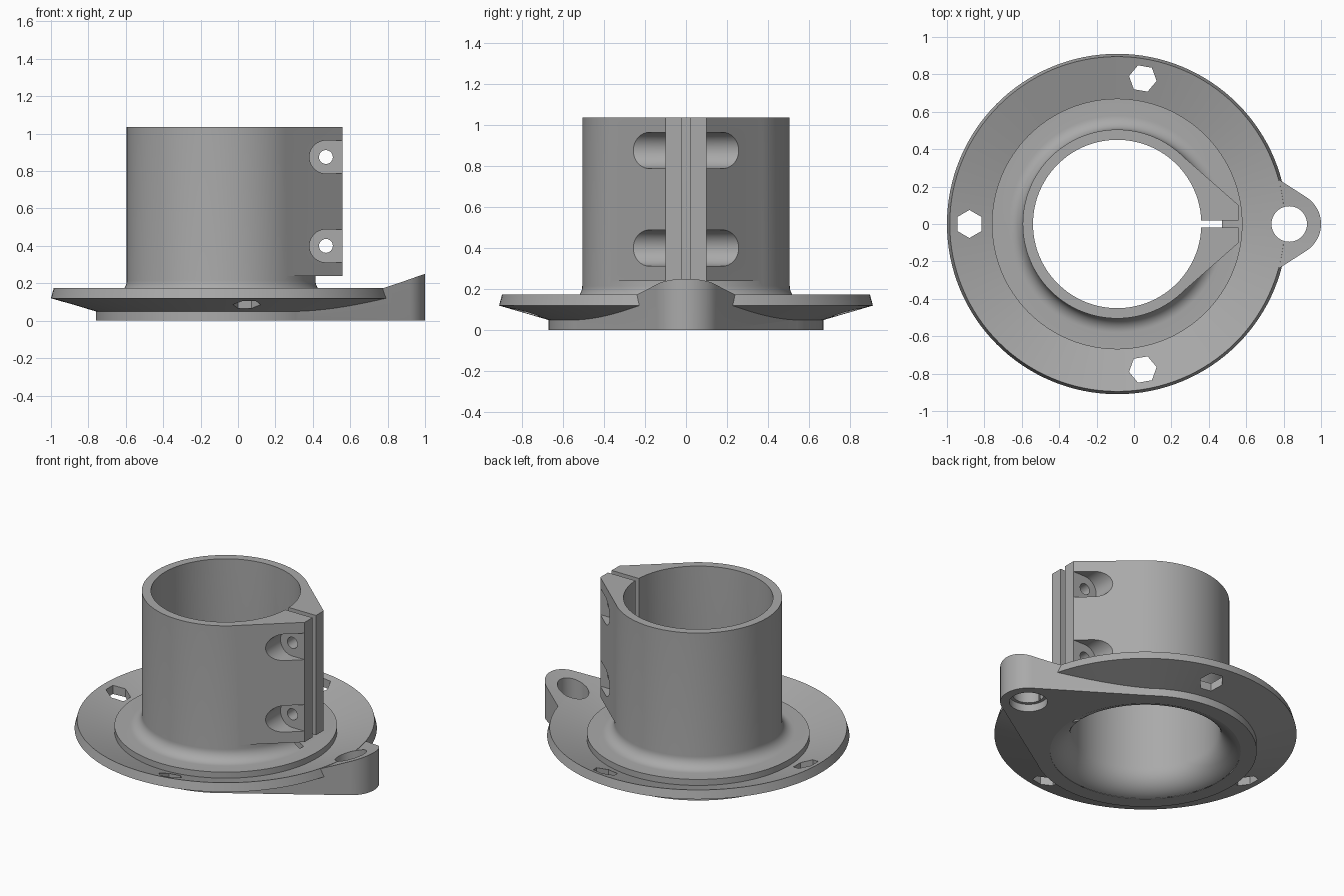
import bpy, bmesh, math
from mathutils import Matrix

AXIS = -0.09      # x of the bore axis
SEGS = 128

cube = bpy.data.objects.get("Cube")
if cube:
    bpy.data.objects.remove(cube, do_unlink=True)

grey = bpy.data.materials.new("plain grey")
grey.use_nodes = True
colour = (0.40, 0.40, 0.40, 1)
grey.diffuse_color = colour
grey.node_tree.nodes["Principled BSDF"].inputs["Base Color"].default_value = colour


def finish(name, bm):
    bmesh.ops.recalc_face_normals(bm, faces=bm.faces)
    mesh = bpy.data.meshes.new(name)
    bm.to_mesh(mesh)
    bm.free()
    mesh.materials.append(grey)
    obj = bpy.data.objects.new(name, mesh)
    bpy.context.collection.objects.link(obj)
    return obj


def lathe(name, profile):
    """Solid of revolution about the bore axis from (radius, z) points."""
    bm = bmesh.new()
    verts = [bm.verts.new((r, 0, z)) for r, z in profile]
    edges = [bm.edges.new(pair) for pair in zip(verts, verts[1:])]
    bmesh.ops.spin(bm, geom=verts + edges, cent=(0, 0, 0), axis=(0, 0, 1),
                   angle=math.tau, steps=SEGS, use_merge=False)
    bmesh.ops.remove_doubles(bm, verts=bm.verts, dist=1e-5)
    bmesh.ops.translate(bm, verts=bm.verts, vec=(AXIS, 0, 0))
    return finish(name, bm)


def prism(name, outline, low, high, matrix=None):
    """Outline in x, y raised from low to high."""
    bm = bmesh.new()
    face = bm.faces.new([bm.verts.new((x, y, low)) for x, y in outline])
    raised = bmesh.ops.extrude_face_region(bm, geom=[face])["geom"]
    bmesh.ops.translate(bm, vec=(0, 0, high - low),
                        verts=[v for v in raised if isinstance(v, bmesh.types.BMVert)])
    if matrix:
        bmesh.ops.transform(bm, matrix=matrix, verts=bm.verts)
    return finish(name, bm)


def arc(cx, cy, r, start, end, steps):
    return [(cx + r * math.cos(start + (end - start) * i / steps),
             cy + r * math.sin(start + (end - start) * i / steps))
            for i in range(steps + 1)]


def circle(cx, cy, r, steps=48, turn=0):
    return arc(cx, cy, r, turn, turn + math.tau, steps)[:-1]


def box(x0, x1, y):
    return [(x0, -y), (x1, -y), (x1, y), (x0, y)]


def combine(target, other, operation):
    mod = target.modifiers.new("combine", 'BOOLEAN')
    mod.operation, mod.solver, mod.object = operation, 'EXACT', other
    bpy.context.view_layer.update()
    with bpy.context.temp_override(object=target, active_object=target):
        bpy.ops.object.modifier_apply(modifier=mod.name)
    bpy.data.objects.remove(other, do_unlink=True)


# Dished flange, raised ring, fillet and sleeve in one turned body
fillet = arc(0.58, 0.215, 0.075, 1.5 * math.pi, math.pi, 10)
body = lathe("flanged_clamp_sleeve",
             [(0, 0), (0.67, 0), (0.67, 0.05), (0.91, 0.12), (0.895, 0.175),
              (0.67, 0.10), (0.67, 0.14)] + fillet + [(0.505, 1.035), (0, 1.035)])

# Mounting lug: tangent to the base, top trimmed by a cone
lean = math.acos(0.5 / 0.92)
base_x, base_y = AXIS + 0.668 * math.cos(lean), 0.668 * math.sin(lean)
lug = prism("mounting_lug",
            [(base_x, -base_y)] + arc(0.83, 0, 0.17, -lean, lean, 24) + [(base_x, base_y)],
            0, 0.5)
cone = lathe("lug_trim", [(0, -0.1), (1.3, -0.1), (1.3, 0.333), (0.895, 0.173),
                          (0.67, 0.098), (0, 0.098)])
combine(lug, cone, 'INTERSECT')
combine(body, lug, 'UNION')

# Wedge-shaped clamp ears
corner = math.hypot(0.65, 0.1)
touch = math.atan2(0.1, 0.65) + math.acos(0.504 / corner)
tx, ty = AXIS + 0.504 * math.cos(touch), 0.504 * math.sin(touch)
ears = prism("clamp_ears", [(tx, -ty), (0.56, -0.1), (0.56, 0.1), (tx, ty)], 0.24, 1.035)
combine(body, ears, 'UNION')

# Bore with a flared mouth below
flare = arc(0.6, 0.15, 0.15, math.radians(260), math.pi, 14)
bore = lathe("bore", [(0, -0.1), (flare[0][0], -0.1)] + flare + [(0.45, 1.2), (0, 1.2)])
combine(body, bore, 'DIFFERENCE')

# Clamping slot, deeper near the bore
combine(body, prism("slot", box(0.28, 0.7, 0.019), 0.2, 1.2), 'DIFFERENCE')
combine(body, prism("deep_slot", box(0.28, 0.47, 0.019), -0.1, 0.6), 'DIFFERENCE')

# Bolt holes and round-ended bolt pockets on both ears
sideways = Matrix.Rotation(math.pi / 2, 4, 'X')   # outline x, z; depth along -y
for height in (0.40, 0.875):
    bolt = prism("bolt_hole", circle(0.47, height, 0.037, 32), -0.4, 0.4, sideways)
    combine(body, bolt, 'DIFFERENCE')
    pocket = arc(0.47, height, 0.088, math.pi / 2, 1.5 * math.pi, 24)
    pocket += [(0.7, height - 0.088), (0.7, height + 0.088)]
    for low, high in ((0.1, 0.5), (-0.5, -0.1)):
        combine(body, prism("bolt_pocket", pocket, low, high, sideways), 'DIFFERENCE')

# Lug hole with a counterbore below
combine(body, prism("lug_hole", circle(0.83, 0, 0.095), -0.1, 0.5), 'DIFFERENCE')
combine(body, prism("lug_counterbore", circle(0.83, 0, 0.115), -0.1, 0.05), 'DIFFERENCE')

# Hexagonal holes round the flange
for degrees in (80, 180, 280):
    a = math.radians(degrees)
    hexagon = circle(AXIS + 0.79 * math.cos(a), 0.79 * math.sin(a), 0.075, 6, a + math.pi / 2)
    combine(body, prism("hex_hole", hexagon, -0.1, 0.5), 'DIFFERENCE')

bpy.ops.object.select_all(action='DESELECT')
body.select_set(True)
bpy.context.view_layer.objects.active = body
bpy.ops.object.shade_smooth_by_angle(angle=math.radians(25))
